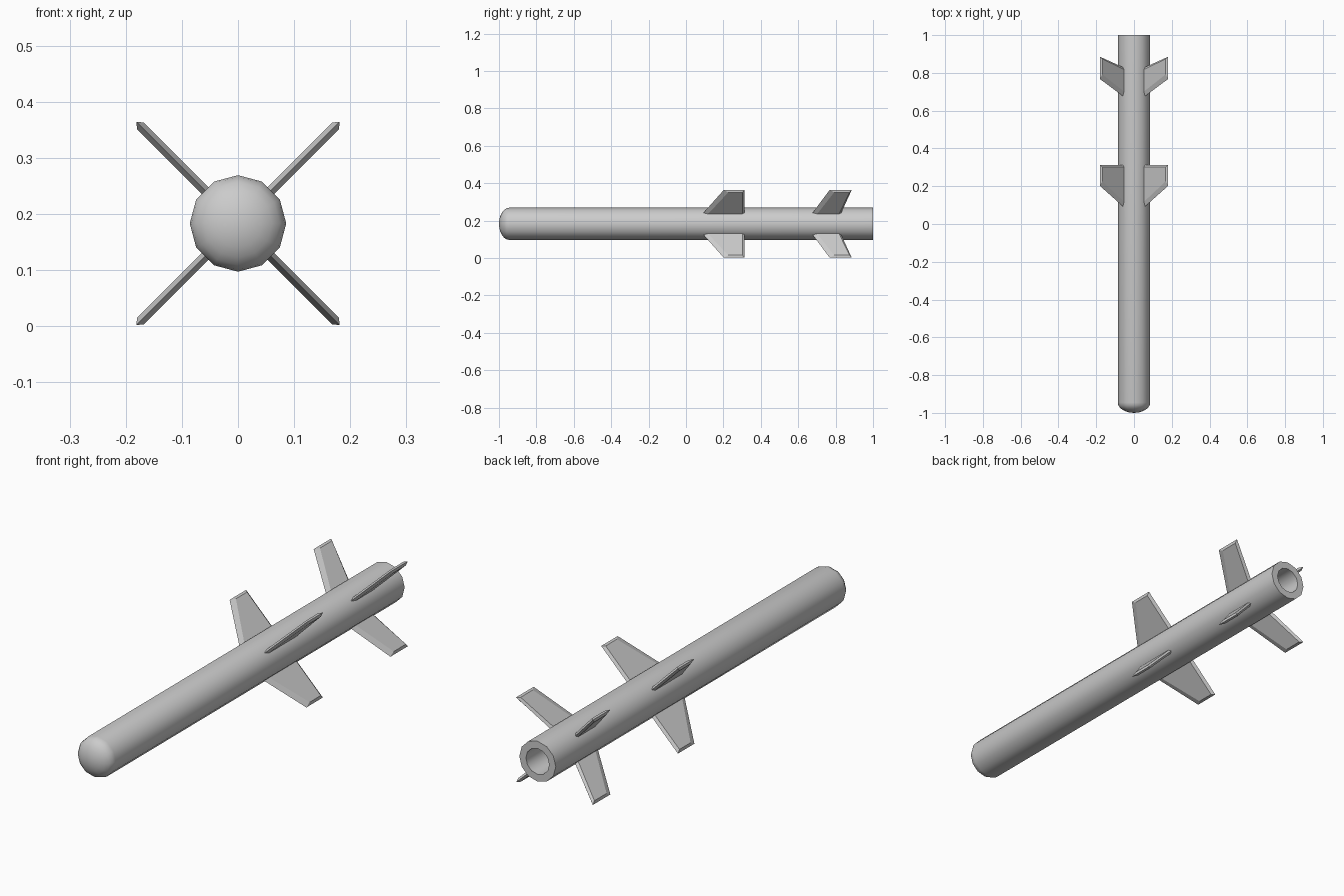
import bpy, bmesh, math
from mathutils import Matrix, Vector

if "Cube" in bpy.data.objects:
    bpy.data.objects.remove(bpy.data.objects["Cube"])

CZ, R, HOLE = 0.183, 0.086, 0.055   # axis height, body radius, nozzle radius
SIDES = 12


def add_object(name, bm):
    bmesh.ops.recalc_face_normals(bm, faces=bm.faces)
    me = bpy.data.meshes.new(name)
    bm.to_mesh(me)
    bm.free()
    ob = bpy.data.objects.new(name, me)
    bpy.context.collection.objects.link(ob)
    return ob


def lathe(name, profile):
    """Revolve (radius, y) points about the long axis."""
    bm = bmesh.new()
    vs = [bm.verts.new((0, y, r)) for r, y in profile]
    es = [bm.edges.new(p) for p in zip(vs, vs[1:])]
    bmesh.ops.spin(bm, geom=vs + es, cent=(0, 0, 0), axis=(0, 1, 0),
                   angle=math.tau, steps=SIDES, use_duplicate=False)
    bmesh.ops.remove_doubles(bm, verts=bm.verts, dist=1e-5)
    ob = add_object(name, bm)
    ob.location.z = CZ
    bpy.context.view_layer.objects.active = ob
    ob.select_set(True)
    bpy.ops.object.shade_smooth_by_angle(angle=math.radians(40))
    ob.select_set(False)
    return ob


def fin(name, root_le, root_te, tip_le, tip_te, angle):
    """Thin blade with bevelled leading, trailing and tip edges."""
    r0, r1, half = 0.07, 0.256, 0.0085
    le, te, tip = 0.024, 0.012, 0.01

    def ring(a, b, c, x):
        return [(x, root_le + a, r0), (x, tip_le + a, r1 - c),
                (x, tip_te - b, r1 - c), (x, root_te - b, r0)]

    bm = bmesh.new()
    rings = [[bm.verts.new(p) for p in ring(*args)] for args in
             ((le, te, tip, -half), (0, 0, 0, 0), (le, te, tip, half))]
    bm.faces.new(rings[0])
    bm.faces.new(rings[2])
    for lo, hi in zip(rings, rings[1:]):
        for i in range(3):
            bm.faces.new((lo[i], lo[i + 1], hi[i + 1], hi[i]))
    bm.faces.new((rings[0][0], rings[1][0], rings[2][0],
                  rings[2][3], rings[1][3], rings[0][3]))
    bm.transform(Matrix.Translation((0, 0, CZ)) @ Matrix.Rotation(angle, 4, 'Y'))
    return add_object(name, bm)


# Body: shallow domed nose, straight tube, open nozzle at the tail
dome = [(R * math.sin(t), -0.945 - 0.055 * math.cos(t))
        for t in (i * math.pi / 12 for i in range(7))]
lathe("body", dome + [(R, 1), (HOLE, 1), (HOLE, 0.85), (0, 0.85)])

# Two sets of four fins in an X arrangement
for i in range(4):
    a = math.radians(45 + 90 * i)
    fin(f"wing_{i + 1}", 0.085, 0.313, 0.202, 0.313, a)
    fin(f"tail_fin_{i + 1}", 0.67, 0.826, 0.768, 0.886, a)
